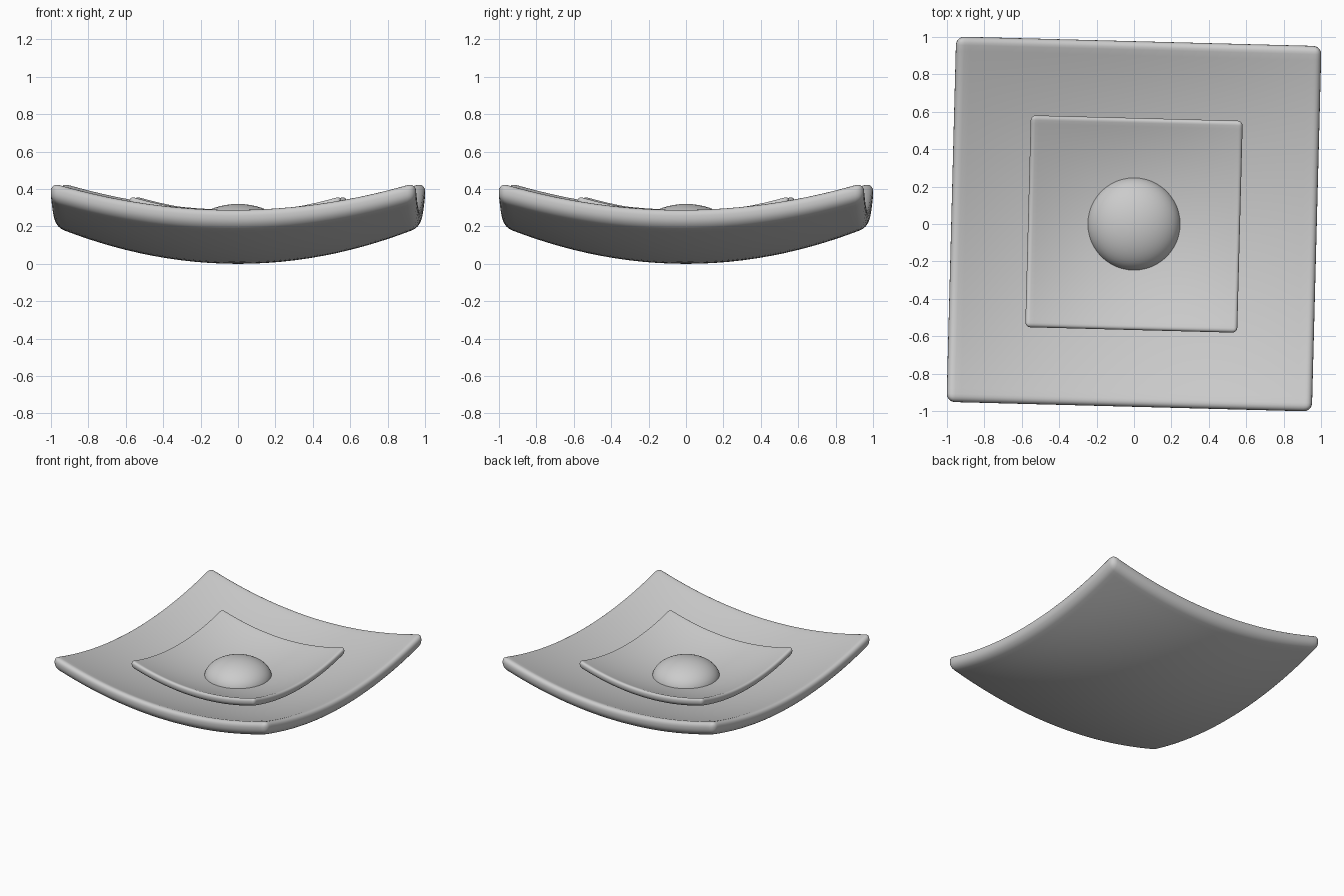
import bpy, bmesh, math
from mathutils import Matrix, Vector

if "Cube" in bpy.data.objects:
    bpy.data.objects.remove(bpy.data.objects["Cube"])

HALF, THICK, TILT = 0.977, 0.105, math.radians(-1.5)


def finish(bm, name):
    mesh = bpy.data.meshes.new(name)
    bm.to_mesh(mesh)
    bm.free()
    for p in mesh.polygons:
        p.use_smooth = True
    ob = bpy.data.objects.new(name, mesh)
    bpy.context.collection.objects.link(ob)
    return ob


def curved_plate(name, scale, base):
    """Square slab with rounded edges, dished upward toward its corners."""
    bm = bmesh.new()
    bmesh.ops.create_cube(bm, size=1.0)
    bmesh.ops.scale(bm, vec=(2 * HALF, 2 * HALF, THICK), verts=bm.verts)
    bmesh.ops.translate(bm, vec=(0, 0, THICK / 2), verts=bm.verts)
    bmesh.ops.bevel(bm, geom=bm.edges[:], offset=0.045, segments=5,
                    profile=0.5, affect='EDGES')
    # cuts that let the slab bend smoothly
    for axis in (Vector((1, 0, 0)), Vector((0, 1, 0))):
        for i in range(-12, 13):
            geom = bm.verts[:] + bm.edges[:] + bm.faces[:]
            bmesh.ops.bisect_plane(bm, geom=geom, dist=1e-5,
                                   plane_co=axis * (i * 0.075), plane_no=axis)
    # dish shape
    for v in bm.verts:
        x2, y2 = v.co.x ** 2, v.co.y ** 2
        v.co.z += 0.207 * (x2 + y2) - 0.06 * x2 * y2
    bm.transform(Matrix.Translation((0, 0, base)) @ Matrix.Rotation(TILT, 4, 'Z')
                 @ Matrix.Scale(scale, 4))
    return finish(bm, name)


# large dish and the smaller copy resting in it
curved_plate("outer_dish", 1.0, 0.0)
curved_plate("inner_dish", 0.58, 0.11)

# flattened dome in the middle
bm = bmesh.new()
bmesh.ops.create_uvsphere(bm, u_segments=48, v_segments=24, radius=0.25)
bm.transform(Matrix.Translation((0, 0, 0.17)) @ Matrix.Diagonal((1, 1, 0.6, 1)))
finish(bm, "center_dome")
